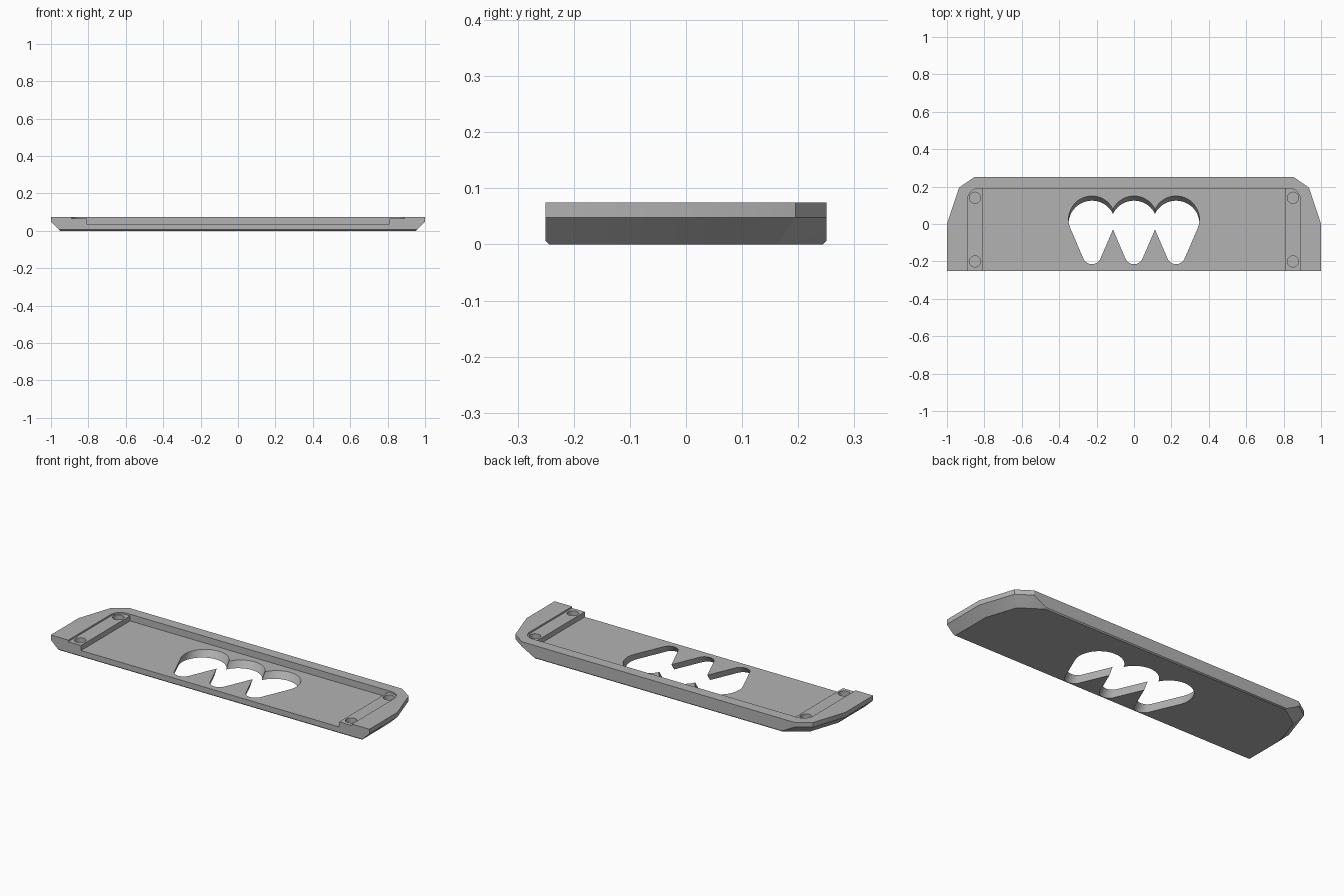
import bpy, bmesh
from math import sin, cos, pi, radians

if "Cube" in bpy.data.objects:
    bpy.data.objects.remove(bpy.data.objects["Cube"])

grey = bpy.data.materials.new("plain grey")
grey.use_nodes = True
colour = (0.45, 0.45, 0.45, 1)
grey.diffuse_color = colour
grey.node_tree.nodes["Principled BSDF"].inputs["Base Color"].default_value = colour


def hull(name, points):
    """Convex solid around a set of points."""
    bm = bmesh.new()
    for p in points:
        bm.verts.new(p)
    out = bmesh.ops.convex_hull(bm, input=bm.verts[:])
    unused = {g for g in out["geom_interior"] + out["geom_unused"]
              if isinstance(g, bmesh.types.BMVert)}
    bmesh.ops.delete(bm, geom=list(unused), context='VERTS')
    bmesh.ops.dissolve_limit(bm, angle_limit=radians(0.5),
                             verts=bm.verts[:], edges=bm.edges[:])
    bmesh.ops.recalc_face_normals(bm, faces=bm.faces[:])
    mesh = bpy.data.meshes.new(name)
    bm.to_mesh(mesh)
    bm.free()
    mesh.materials.append(grey)
    ob = bpy.data.objects.new(name, mesh)
    bpy.context.collection.objects.link(ob)
    return ob


def prism(name, outline, z0, z1, slant=0.0):
    """Upright prism; slant leans it in y, pivoting on the tray floor."""
    return hull(name, [(x, y + slant * (z - FLOOR), z)
                       for z in (z0, z1) for x, y in outline])


def arc(cx, cy, r, steps=32, start=0, sweep=2 * pi):
    return [(cx + r * cos(start + sweep * i / steps),
             cy + r * sin(start + sweep * i / steps)) for i in range(steps + 1)]


def mirrored(half):
    return half + [(-x, y) for x, y in half]


TOP, RIM, FLOOR, LEDGE = 0.075, 0.048, 0.037, 0.066
EDGE = 0.006

# Tray body: straight rim, bevelled ends, small bevel along front and back
rim = mirrored([(1, -0.25), (1, 0), (0.935, 0.195), (0.855, 0.25)])
base = mirrored([(0.95, -0.244), (0.95, -0.008), (0.893, 0.163), (0.775, 0.244)])
low = mirrored([(0.956, -0.25), (0.778, 0.25)])
tray = hull("tray", [(x, y, z) for pts, z in
                     ((rim, TOP), (rim, RIM), (low, EDGE), (base, 0)) for x, y in pts])

# Shallow pocket with rounded back corners, then the deeper floor
ledge_outline = mirrored([(0.89, -0.3)] + arc(0.83, 0.13, 0.06, 8, 0, pi / 2))
cutters = [prism("ledge_cutter", ledge_outline, LEDGE, 0.2),
           prism("floor_cutter", mirrored([(0.81, -0.3), (0.81, 0.19)]), FLOOR, 0.15)]

# Blind screw holes in the ledges
for x in (-0.85, 0.85):
    for y in (-0.2, 0.14):
        cutters.append(prism("hole_cutter", arc(x, y, 0.03, 24), 0.035, 0.1))

# Three overlapping slanted teardrop openings
for x in (-0.225, 0, 0.225):
    drop = arc(x, 0.025, 0.125, 48) + arc(x, -0.165, 0.05, 24)
    cutters.append(prism("drop_cutter", drop, -0.03, 0.06, 0.68))

for cutter in cutters:
    mod = tray.modifiers.new("cut", 'BOOLEAN')
    mod.operation = 'DIFFERENCE'
    mod.solver = 'EXACT'
    mod.object = cutter
    cutter.hide_render = True

# Bake the cuts and drop the helpers
bpy.ops.object.select_all(action='DESELECT')
bpy.context.view_layer.objects.active = tray
tray.select_set(True)
for mod in list(tray.modifiers):
    bpy.ops.object.modifier_apply(modifier=mod.name)
for cutter in cutters:
    bpy.data.objects.remove(cutter)
bpy.ops.object.shade_smooth_by_angle(angle=radians(25))
